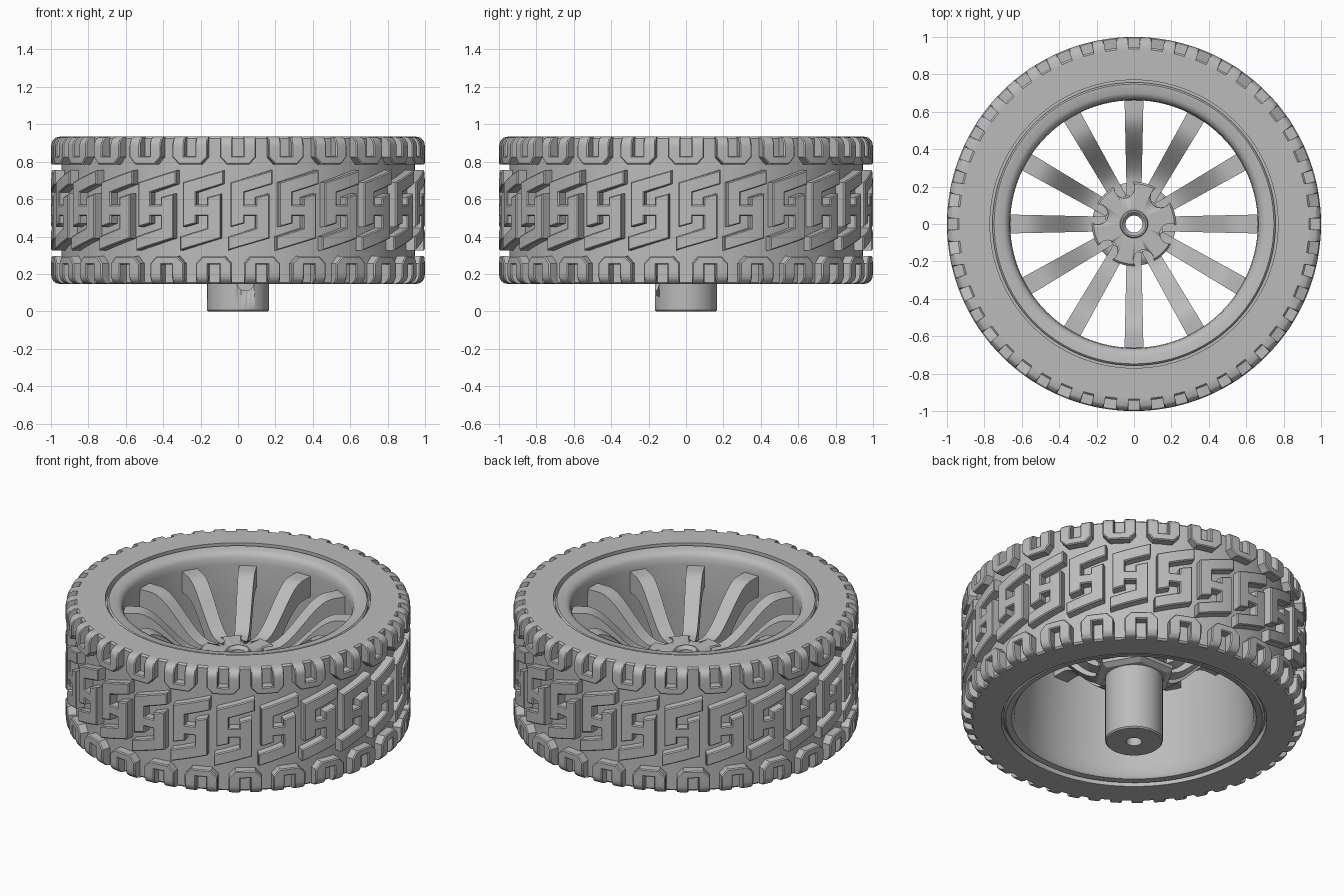
import bpy, bmesh
from math import sin, cos, pi, radians, sqrt
from mathutils import Matrix, Vector

if "Cube" in bpy.data.objects:
    bpy.data.objects.remove(bpy.data.objects["Cube"])

GREY = (0.5, 0.5, 0.5, 1.0)
grey = bpy.data.materials.new("plain_grey")
grey.use_nodes = True
grey.diffuse_color = GREY
grey.node_tree.nodes["Principled BSDF"].inputs["Base Color"].default_value = GREY

BOTTOM, TOP = 0.145, 0.935
MIDDLE = (BOTTOM + TOP) / 2
REPEATS = 24
PITCH = 2 * pi / REPEATS


def finish(name, bm, angle=30):
    """Turn a bmesh into a shaded object."""
    bmesh.ops.recalc_face_normals(bm, faces=bm.faces)
    mesh = bpy.data.meshes.new(name)
    bm.to_mesh(mesh)
    bm.free()
    mesh.materials.append(grey)
    obj = bpy.data.objects.new(name, mesh)
    bpy.context.collection.objects.link(obj)
    bpy.ops.object.select_all(action="DESELECT")
    obj.select_set(True)
    bpy.context.view_layer.objects.active = obj
    bpy.ops.object.shade_smooth_by_angle(angle=radians(angle))
    return obj


def lathe(name, profile, segments=96, angle=30):
    """Spin a closed (radius, height) outline about z."""
    bm = bmesh.new()
    rings = []
    for k in range(segments):
        a = 2 * pi * k / segments
        rings.append([bm.verts.new((r * cos(a), r * sin(a), z)) for r, z in profile])
    n = len(profile)
    for k in range(segments):
        here, after = rings[k], rings[(k + 1) % segments]
        for i in range(n):
            j = (i + 1) % n
            bm.faces.new((here[i], after[i], after[j], here[j]))
    return finish(name, bm, angle)


def prism(outline, low, high):
    """Flat outline extruded along the third axis."""
    bm = bmesh.new()
    base = bm.faces.new([bm.verts.new((u, v, low)) for u, v in outline])
    out = bmesh.ops.extrude_face_region(bm, geom=[base])
    verts = [g for g in out["geom"] if isinstance(g, bmesh.types.BMVert)]
    bmesh.ops.translate(bm, verts=verts, vec=(0, 0, high - low))
    bmesh.ops.recalc_face_normals(bm, faces=bm.faces)
    return bm


def ring_copies(name, bm, count, angle=30):
    """Repeat one piece around the axle as a single object."""
    piece = bpy.data.meshes.new("piece")
    bm.to_mesh(piece)
    bm.free()
    whole = bmesh.new()
    for k in range(count):
        whole.from_mesh(piece)
        piece.transform(Matrix.Rotation(2 * pi / count, 4, "Z"))
    bpy.data.meshes.remove(piece)
    return finish(name, whole, angle)


def slice_at(bm, point, normal):
    geom = bm.verts[:] + bm.edges[:] + bm.faces[:]
    bmesh.ops.bisect_plane(bm, geom=geom, plane_co=point, plane_no=normal)


def tread(name, outline):
    """Tread block drawn flat, then wrapped round the tyre."""
    bm = prism(outline, 0.91, 1.0)
    rim_edges = [e for e in bm.edges if all(v.co.z > 0.99 for v in e.verts)]
    bmesh.ops.bevel(bm, geom=rim_edges, offset=0.006, segments=1, affect="EDGES")
    bmesh.ops.triangulate(bm, faces=[f for f in bm.faces if len(f.verts) > 4])
    for k in range(-6, 9):
        slice_at(bm, (k * 0.033, 0, 0), (1, 0, 0))
    for d in (0.007, 0.018, 0.033, 0.05):
        for z in (BOTTOM + d, TOP - d):
            slice_at(bm, (0, z, 0), (0, 1, 0))
    round_off = 0.05
    for v in bm.verts:
        u, z, h = v.co
        d = max(0.0, min(z - BOTTOM, TOP - z))
        if d < round_off and h > 0.95:
            h -= round_off - sqrt(round_off ** 2 - (round_off - d) ** 2)
        v.co = Vector((h * sin(u), -h * cos(u), z))
    return ring_copies(name, bm, REPEATS, 25)


# tyre body, whose outer face is the floor of the tread grooves
lathe("tyre_body", [(0.77, BOTTOM), (0.935, BOTTOM), (0.945, BOTTOM + 0.01),
                    (0.945, TOP - 0.01), (0.935, TOP), (0.77, TOP)], 144)

# U-shaped shoulder blocks, the lower row turned half a pitch
half_u = [(0.098, 0), (0.098, 0.11), (0.06, 0.15)]
slot = [(-0.03, 0), (-0.03, 0.105), (0.03, 0.105), (0.03, 0)]
u_shape = slot + half_u + [(-u, d) for u, d in reversed(half_u)]
tread("upper_shoulder_blocks", [(u, TOP - d) for u, d in u_shape])
tread("lower_shoulder_blocks", [(u + PITCH / 2, BOTTOM + d) for u, d in u_shape])

# centre blocks, each the same after half a turn
half_s = [(-0.105, -0.09), (-0.105, 0.15), (0.12, 0.215), (0.12, 0.14),
          (-0.03, 0.095), (-0.03, 0.03), (0.03, 0.03), (0.03, 0.07)]
s_shape = half_s + [(-u, -z) for u, z in half_s]
tread("centre_tread_blocks", [(u + PITCH / 4, MIDDLE + z) for u, z in s_shape])

# rim barrel with a rounded lip at each end
lathe("rim", [(0.78, 0.89), (0.757, 0.89), (0.757, 0.918), (0.748, 0.927), (0.70, 0.922),
              (0.68, 0.912), (0.667, 0.89), (0.662, 0.85), (0.665, 0.6), (0.69, 0.25),
              (0.695, 0.18), (0.71, 0.16), (0.745, 0.155), (0.757, 0.165), (0.757, 0.19),
              (0.78, 0.19)], 96, 40)


# spokes sweeping up from hub to rim
def spoke_height(r):
    t = min(1.0, max(0.0, (r - 0.22) / 0.36))
    return 0.59 + 0.25 * t * t * (3 - 2 * t)


radii = [0.15 + 0.52 * k / 16 for k in range(17)]
side = [(r, spoke_height(r)) for r in radii]
side += [(r, spoke_height(r) - 0.13) for r in reversed(radii)]
spoke = prism(side, -1, 1)
for v in spoke.verts:
    r, z, s = v.co
    v.co = Vector((r, s * (0.036 + 0.022 * r), z))
ring_copies("spokes", spoke, 12)

# hub disc and axle sleeve with a through bore
hub = lathe("hub", [(0.045, 0), (0.16, 0), (0.167, 0.008), (0.167, 0.46), (0.22, 0.46),
                    (0.225, 0.59), (0.215, 0.6), (0.075, 0.6), (0.07, 0.61),
                    (0.062, 0.61), (0.045, 0.59)], 64)

# hexagonal collar under the hub
lathe("hex_collar", [(0.1, 0.42), (0.205, 0.42), (0.24, 0.44), (0.24, 0.5), (0.1, 0.5)], 6, 20)


# shallow pockets in the hub face and two screw holes in the sleeve
def cut(target, radius, depth, matrix):
    bm = bmesh.new()
    bmesh.ops.create_cone(bm, cap_ends=True, segments=24, radius1=radius,
                          radius2=radius, depth=depth, matrix=matrix)
    cutter = finish("cutter", bm)
    cutter.hide_render = True
    mod = target.modifiers.new("cut", "BOOLEAN")
    mod.operation = "DIFFERENCE"
    mod.solver = "EXACT"
    mod.object = cutter
    bpy.context.view_layer.objects.active = target
    bpy.ops.object.modifier_apply(modifier=mod.name)
    bpy.data.objects.remove(cutter)


for k in range(6):
    a = radians(45 + 60 * k)
    cut(hub, 0.055, 0.08, Matrix.Translation((0.2 * cos(a), 0.2 * sin(a), 0.61)))
cut(hub, 0.045, 0.15, Matrix.Translation((0.04, -0.16, 0.155)) @ Matrix.Rotation(pi / 2, 4, "X"))
cut(hub, 0.045, 0.15, Matrix.Translation((-0.16, 0, 0.25)) @ Matrix.Rotation(pi / 2, 4, "Y"))
